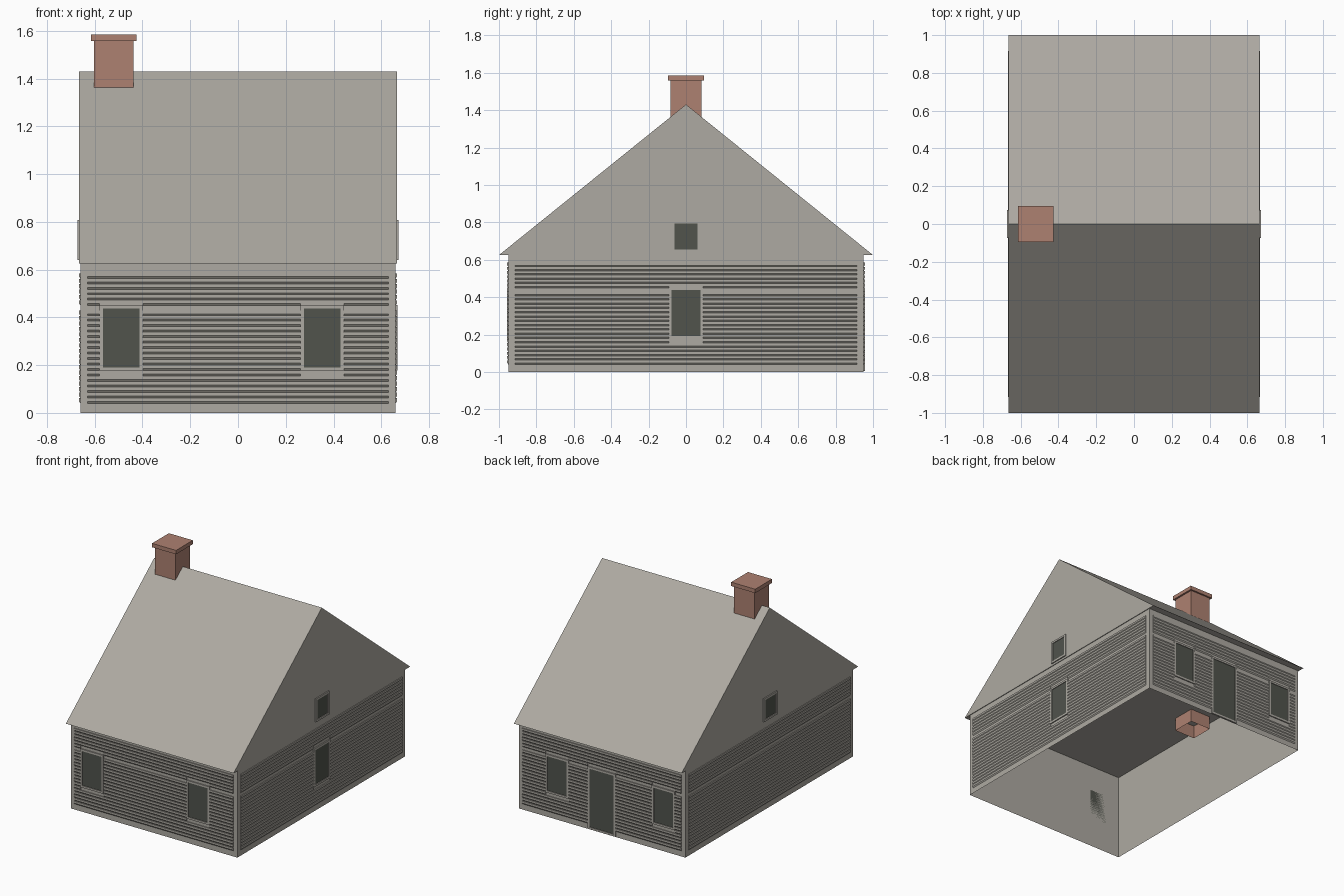
import bpy
import bmesh
from math import pi
from mathutils import Matrix, Vector

cube = bpy.data.objects.get("Cube")
if cube:
    bpy.data.objects.remove(cube, do_unlink=True)


def material(name, colour):
    m = bpy.data.materials.new(name)
    m.use_nodes = True
    m.diffuse_color = (*colour, 1)
    m.node_tree.nodes["Principled BSDF"].inputs["Base Color"].default_value = (*colour, 1)
    return m


STONE = material("warm_grey", (0.42, 0.40, 0.36))
DARK = material("dark_glass", (0.082, 0.087, 0.073))
BRICK = material("brick_red", (0.42, 0.22, 0.165))

HALF_X, HALF_Y = 0.66, 0.95
EAVE, RIDGE = 0.625, 1.43
FRAME = 0.014


def finish(name, bm, mat, matrix=None):
    bmesh.ops.recalc_face_normals(bm, faces=bm.faces)
    if matrix:
        bm.transform(matrix)
    mesh = bpy.data.meshes.new(name)
    bm.to_mesh(mesh)
    bm.free()
    mesh.materials.append(mat)
    obj = bpy.data.objects.new(name, mesh)
    bpy.context.collection.objects.link(obj)
    return obj


def prism(bm, profile, x0, x1, caps=True):
    """Extrude a (y, z) profile along x."""
    a = [bm.verts.new((x0, y, z)) for y, z in profile]
    b = [bm.verts.new((x1, y, z)) for y, z in profile]
    for i in range(len(a)):
        j = (i + 1) % len(a)
        bm.faces.new((a[i], a[j], b[j], b[i]))
    if caps:
        bm.faces.new(a)
        bm.faces.new(b[::-1])


def block(bm, x0, x1, y0, y1, z0, z1):
    prism(bm, [(y0, z0), (y1, z0), (y1, z1), (y0, z1)], x0, x1)


def tube(name, x0, x1, y0, y1, z0, z1, mat):
    """Four upright faces, open at both ends."""
    bm = bmesh.new()
    corners = [(x0, y0), (x1, y0), (x1, y1), (x0, y1)]
    low = [bm.verts.new((x, y, z0)) for x, y in corners]
    high = [bm.verts.new((x, y, z1)) for x, y in corners]
    for i in range(4):
        j = (i + 1) % 4
        bm.faces.new((low[i], low[j], high[j], high[i]))
    return finish(name, bm, mat)


def on_wall(turns, dist):
    """Wall space: x along the wall, -y outward, z up."""
    return Matrix.Rotation(turns * pi / 2, 4, "Z") @ Matrix.Translation(Vector((0, -dist, 0)))


def opening(name, rect, matrix):
    """Dark pane inside a thin raised frame."""
    u0, u1, z0, z1 = rect
    bm = bmesh.new()
    block(bm, u0 + FRAME, u1 - FRAME, -0.003, 0, z0 + FRAME, z1 - FRAME)
    finish(name + "_pane", bm, DARK, matrix)
    bm = bmesh.new()
    for a, b in ((u0, u0 + FRAME), (u1 - FRAME, u1)):
        block(bm, a, b, -0.008, 0, z0, z1)
    for a, b in ((z0, z0 + FRAME), (z1 - FRAME, z1)):
        block(bm, u0 + FRAME, u1 - FRAME, -0.008, 0, a, b)
    finish(name + "_frame", bm, STONE, matrix)


def siding(name, half, rects, matrix):
    """Two bands of boards with sloped lower lips, cut around openings."""
    bm = bmesh.new()
    for bottom, top, count in ((0.04, 0.43, 17), (0.45, 0.585, 6)):
        pitch = (top - bottom) / count
        for i in range(count):
            z = bottom + i * pitch
            profile = [(0, z), (-0.006, z + pitch * 0.35),
                       (-0.006, z + pitch * 0.96), (0, z + pitch * 0.96)]
            start = -half
            for u0, u1, z0, z1 in sorted(rects):
                if z0 < z + pitch and z1 > z:
                    prism(bm, profile, start, u0)
                    start = u1
            prism(bm, profile, start, half)
    finish(name, bm, STONE, matrix)


# Walls and roof
tube("walls", -HALF_X, HALF_X, -HALF_Y, HALF_Y, 0, EAVE, STONE)
bm = bmesh.new()
prism(bm, [(-1, EAVE), (1, EAVE), (0, RIDGE)], -0.665, 0.665)
finish("roof", bm, STONE)

# Siding, windows and door on each wall
LEFT_WINDOW = (-0.58, -0.398, 0.177, 0.452)
RIGHT_WINDOW = (0.262, 0.444, 0.177, 0.452)
MIDDLE_WINDOW = (-0.092, 0.092, 0.177, 0.452)
DOOR = (-0.11, 0.11, 0.005, 0.452)
BACK_WINDOWS = [(-u1, -u0, z0, z1) for u0, u1, z0, z1 in (LEFT_WINDOW, RIGHT_WINDOW)]
SIDES = [
    ("front", HALF_Y, 0.63, [LEFT_WINDOW, RIGHT_WINDOW]),
    ("left", HALF_X, 0.915, [MIDDLE_WINDOW]),
    ("back", HALF_Y, 0.63, BACK_WINDOWS + [DOOR]),
    ("right", HALF_X, 0.915, []),
]
for turns, (side, dist, half, rects) in enumerate(SIDES):
    matrix = on_wall(turns, dist)
    siding(side + "_siding", half, rects, matrix)
    for i, rect in enumerate(rects):
        kind = "door" if rect == DOOR else f"window_{i + 1}"
        opening(f"{side}_{kind}", rect, matrix)

# Small attic windows in both gables
for side, turns in (("left", 1), ("right", 3)):
    opening(side + "_attic_window", (-0.075, 0.075, 0.64, 0.807), on_wall(turns, 0.665))

# Chimney, open below the ceiling
tube("chimney", -0.602, -0.438, -0.083, 0.083, 0.53, 1.56, BRICK)
bm = bmesh.new()
block(bm, -0.615, -0.425, -0.095, 0.095, 1.557, 1.585)
finish("chimney_cap", bm, BRICK)
